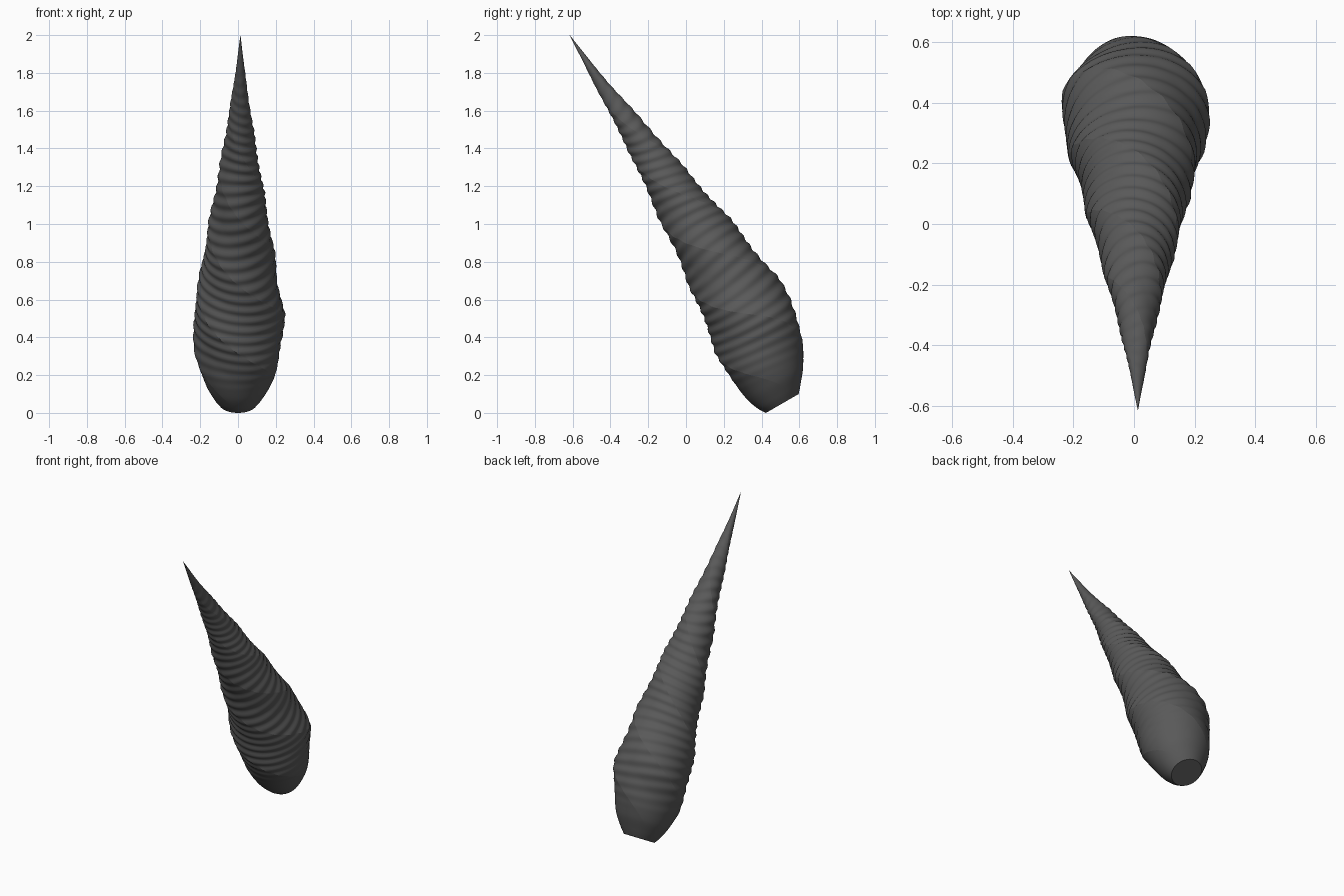
import bpy, bmesh, math
from mathutils import Vector

if "Cube" in bpy.data.objects:
    bpy.data.objects.remove(bpy.data.objects["Cube"])

# Straight tilted axis, and the direction in which the horn bulges
LENGTH, SIDES, RINGS, CORNERS = 2.254, 72, 210, 3
BASE = Vector((0, 0.51, 0.05))
AXIS = Vector((0, -0.5, 0.866))
OUT = Vector((0, 0.866, 0.5))
SIDE = Vector((1, 0, 0))

# Distance along axis, radius, bulge of the centre line
PROFILE = [(0, 0.1, 0), (0.04, 0.13, 0.005), (0.12, 0.175, 0.022), (0.26, 0.217, 0.045),
           (0.45, 0.238, 0.078), (0.7, 0.206, 0.083), (0.95, 0.172, 0.08),
           (1.22, 0.133, 0.064), (1.47, 0.096, 0.053), (1.74, 0.059, 0.033),
           (2.0, 0.027, 0.012), (LENGTH, 0.0, 0)]


def sample(t):
    """Smoothly interpolate radius and bulge at distance t."""
    last = len(PROFILE) - 2
    i = max(k for k in range(last + 1) if PROFILE[k][0] <= t)
    p = [PROFILE[min(max(i + k, 0), last + 1)] for k in (-1, 0, 1, 2)]
    span = p[2][0] - p[1][0]
    s = (t - p[1][0]) / span
    result = []
    for c in (1, 2):
        m0 = (p[2][c] - p[0][c]) / (p[2][0] - p[0][0]) * span
        m1 = (p[3][c] - p[1][c]) / (p[3][0] - p[1][0]) * span
        result.append((2*s**3 - 3*s*s + 1) * p[1][c] + (s**3 - 2*s*s + s) * m0
                      + (3*s*s - 2*s**3) * p[2][c] + (s**3 - s*s) * m1)
    return result


def fade(t, start, end):
    return min(max((t - start) / (end - start), 0), 1)


# Twisted body: rounded three-cornered rings with fine cross ripples
bm = bmesh.new()
rings = []
for j in range(RINGS):
    t = LENGTH * j / RINGS
    radius, bulge = sample(t)
    twist = -math.tau * (t - 0.5) / 1.15
    ridge = 0.07 * fade(t, 0.02, 0.3)
    ripple = 0.004 * fade(t, 0.15, 0.4) * fade(t, 2.1, 1.5)
    ring = []
    for i in range(SIDES):
        a = math.tau * i / SIDES
        corner = abs((a * CORNERS / math.tau) % 1 - 0.5) * 2
        wave = math.sin(math.tau * t / 0.064 + 3 * math.cos(a))
        r = radius * (1 + ridge * (corner ** 1.5 - 0.4)) + ripple * wave
        p = BASE + AXIS * t + OUT * bulge
        p += SIDE * (r * math.cos(a + twist) + 0.013 * t / LENGTH)
        p += OUT * r * math.sin(a + twist)
        ring.append(bm.verts.new(p))
    rings.append(ring)
for low, high in zip(rings, rings[1:]):
    for i in range(SIDES):
        k = (i + 1) % SIDES
        bm.faces.new((low[i], low[k], high[k], high[i]))

# Pointed tip and flat root
tip = bm.verts.new(BASE + AXIS * LENGTH + SIDE * 0.013)
for i in range(SIDES):
    bm.faces.new((rings[-1][i], rings[-1][(i + 1) % SIDES], tip))
root = bm.faces.new(rings[0])
bmesh.ops.recalc_face_normals(bm, faces=bm.faces)
for f in bm.faces:
    f.smooth = f is not root

# Keep the spiral corners and the rim of the root crisp
for e in root.edges:
    e.smooth = False
step = SIDES // CORNERS
for low, high in zip(rings[8:], rings[9:]):
    for i in range(0, SIDES, step):
        bm.edges.get((low[i], high[i])).smooth = False

mesh = bpy.data.meshes.new("spiral_horn")
bm.to_mesh(mesh)
bm.free()
horn = bpy.data.objects.new("spiral_horn", mesh)
bpy.context.collection.objects.link(horn)

# Dark grey horn material
grey = bpy.data.materials.new("dark grey horn")
grey.use_nodes = True
colour = (0.1, 0.1, 0.1, 1)
grey.diffuse_color = colour
grey.node_tree.nodes["Principled BSDF"].inputs["Base Color"].default_value = colour
mesh.materials.append(grey)
